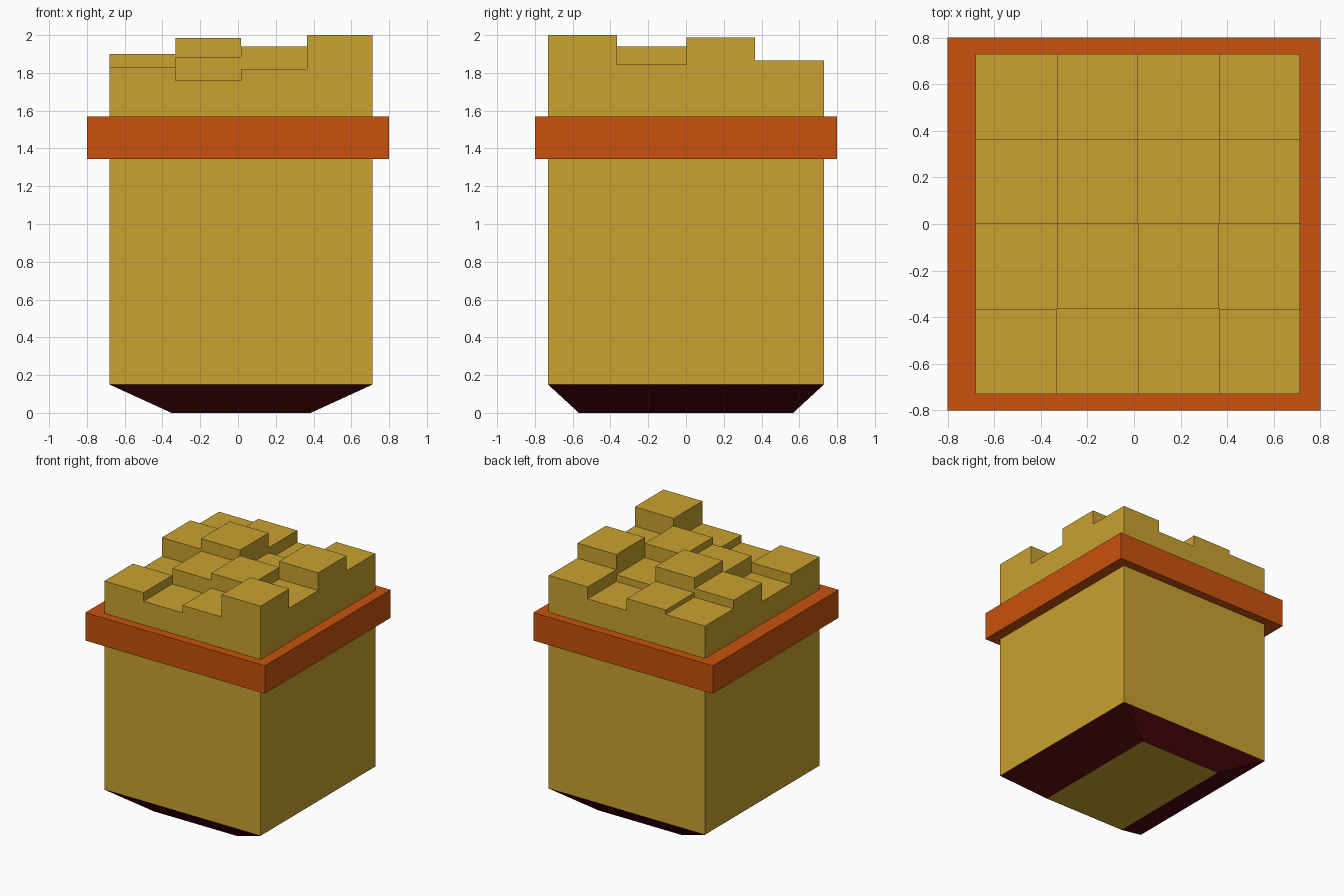
import bpy

if "Cube" in bpy.data.objects:
    bpy.data.objects.remove(bpy.data.objects["Cube"])

XS = [-0.68, -0.33, 0.017, 0.365, 0.712]   # column edges, left to right
YS = [-0.73, -0.365, 0.003, 0.365, 0.73]   # row edges, front to back
BASE = 0.15
# tower heights, one row per line, front row first
HEIGHTS = [
    [1.83, 1.76, 1.82, 2.00],
    [1.75, 1.885, 1.94, 1.845],
    [1.90, 1.985, 1.825, 1.988],
    [1.83, 1.866, 1.77, 1.866],
]


def material(name, rgb):
    m = bpy.data.materials.new(name)
    m.diffuse_color = (*rgb, 1)
    m.use_nodes = True
    m.node_tree.nodes["Principled BSDF"].inputs["Base Color"].default_value = m.diffuse_color
    return m


gold = material("gold", (0.578, 0.36, 0.028))
orange = material("orange", (0.578, 0.085, 0.004))
maroon = material("maroon", (0.07, 0.002, 0.004))


def make_object(name, verts, faces, mats):
    me = bpy.data.meshes.new(name)
    me.from_pydata(verts, [], faces)
    for m in mats:
        me.materials.append(m)
    ob = bpy.data.objects.new(name, me)
    bpy.context.collection.objects.link(ob)
    return ob


def prism(name, bottom, top, z0, z1, mats):
    """Box or frustum between two (x0, x1, y0, y1) rectangles."""
    verts = []
    for (x0, x1, y0, y1), z in ((bottom, z0), (top, z1)):
        verts += [(x0, y0, z), (x1, y0, z), (x1, y1, z), (x0, y1, z)]
    faces = [(3, 2, 1, 0), (4, 5, 6, 7)]
    faces += [(i, (i + 1) % 4, (i + 1) % 4 + 4, i + 4) for i in range(4)]
    return make_object(name, verts, faces, mats)


# stepped body: tops per cell, walls only where neighbouring heights differ
verts, faces = [], []


def quad(pts, flip=False):
    n = len(verts)
    verts.extend(reversed(pts) if flip else pts)
    faces.append((n, n + 1, n + 2, n + 3))


def height(i, j):
    return HEIGHTS[j][i] if 0 <= i < 4 and 0 <= j < 4 else BASE


for j in range(4):
    for i in range(4):
        x0, x1, y0, y1, h = XS[i], XS[i + 1], YS[j], YS[j + 1], height(i, j)
        quad([(x0, y0, h), (x1, y0, h), (x1, y1, h), (x0, y1, h)])

for k in range(5):
    for c in range(4):
        a, b = height(k - 1, c), height(k, c)
        lo, hi = min(a, b), max(a, b)
        if hi > lo:
            x, y0, y1 = XS[k], YS[c], YS[c + 1]
            quad([(x, y0, lo), (x, y1, lo), (x, y1, hi), (x, y0, hi)], b > a)
        a, b = height(c, k - 1), height(c, k)
        lo, hi = min(a, b), max(a, b)
        if hi > lo:
            y, x0, x1 = YS[k], XS[c], XS[c + 1]
            quad([(x1, y, lo), (x0, y, lo), (x0, y, hi), (x1, y, hi)], b > a)

make_object("stepped_body", verts, faces, [gold])

# tapered foot with a gold underside
foot = prism("tapered_foot", (-0.352, 0.385, -0.567, 0.567),
             (XS[0], XS[4], YS[0], YS[4]), 0, BASE, [maroon, gold])
foot.data.polygons[0].material_index = 1

# band around the body
prism("band", (-0.8, 0.8, -0.8, 0.8), (-0.8, 0.8, -0.8, 0.8), 1.345, 1.57, [orange])
